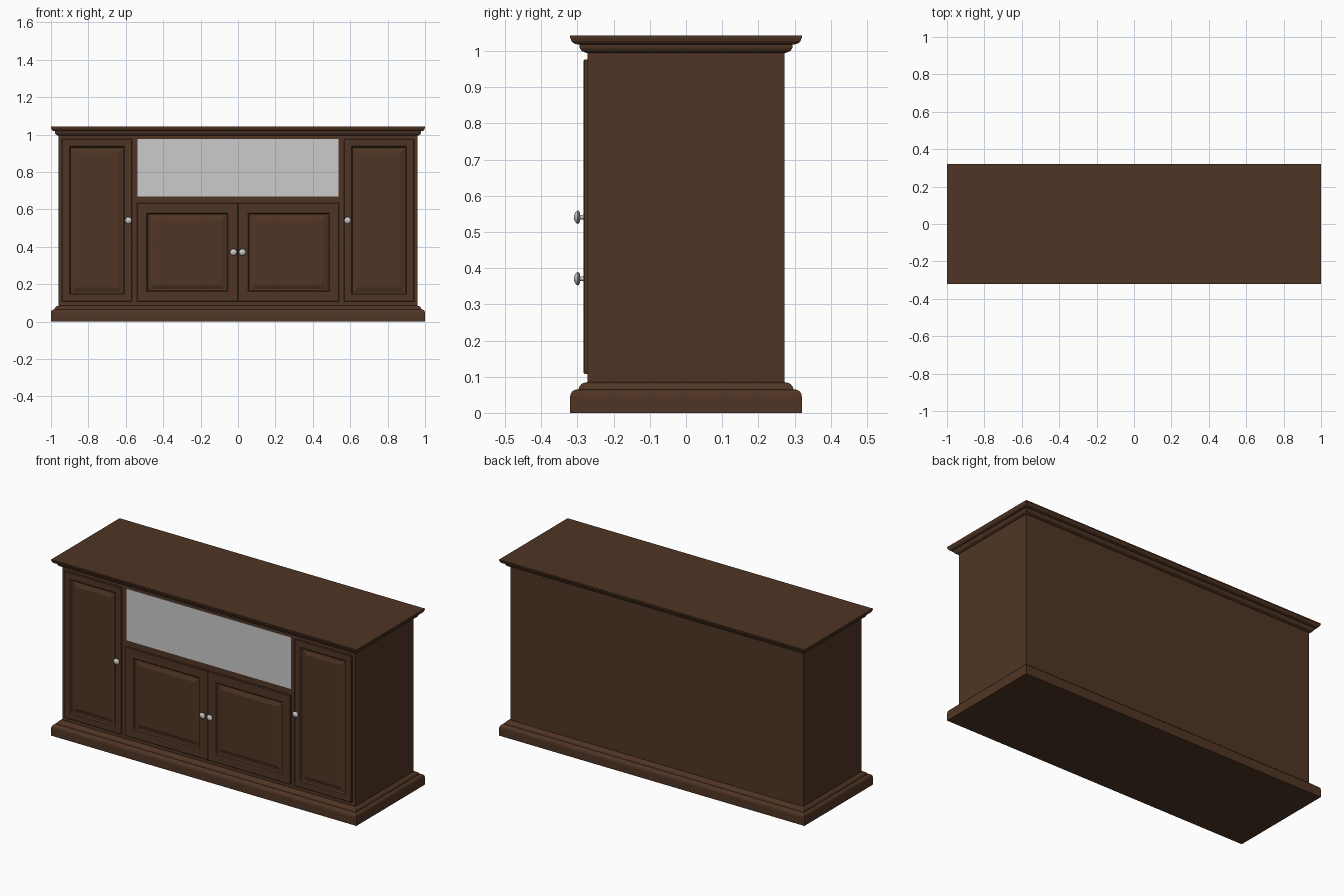
import bpy, bmesh, math

if "Cube" in bpy.data.objects:
    bpy.data.objects.remove(bpy.data.objects["Cube"])


def material(name, rgb):
    m = bpy.data.materials.new(name)
    m.diffuse_color = (*rgb, 1)
    m.use_nodes = True
    m.node_tree.nodes["Principled BSDF"].inputs["Base Color"].default_value = m.diffuse_color
    return m


WOOD = material("dark_wood", (0.080, 0.036, 0.018))
GLASS = material("pale_grey_panel", (0.60, 0.60, 0.60))
METAL = material("silver_metal", (0.58, 0.58, 0.58))
BX, BY = 0.96, 0.272      # half width and depth of the cabinet body
FRONT = -BY


def loft(name, rings, mat, cap_start=False, cap_end=False, smooth=None):
    """Join equal-sided rings of points into a skin."""
    bm = bmesh.new()
    vs = [[bm.verts.new(p) for p in ring] for ring in rings]
    n = len(vs[0])
    for a, b in zip(vs, vs[1:]):
        for i in range(n):
            j = (i + 1) % n
            bm.faces.new((a[i], a[j], b[j], b[i]))
    if cap_start:
        bm.faces.new(vs[0][::-1])
    if cap_end:
        bm.faces.new(vs[-1])
    me = bpy.data.meshes.new(name)
    bm.to_mesh(me)
    bm.free()
    me.materials.append(mat)
    ob = bpy.data.objects.new(name, me)
    bpy.context.collection.objects.link(ob)
    if smooth:
        bpy.ops.object.select_all(action='DESELECT')
        ob.select_set(True)
        bpy.context.view_layer.objects.active = ob
        bpy.ops.object.shade_smooth_by_angle(angle=math.radians(smooth))
    return ob


def slab_ring(f, z):
    """Level rectangle; f = 0 at the body, 1 at the full overhang."""
    x, y = BX + 0.04 * f, BY + 0.048 * f
    return [(-x, -y, z), (x, -y, z), (x, y, z), (-x, y, z)]


def front_ring(x0, x1, z0, z1, inset, y):
    """Upright rectangle facing the front."""
    return [(x0 + inset, y, z0 + inset), (x1 - inset, y, z0 + inset),
            (x1 - inset, y, z1 - inset), (x0 + inset, y, z1 - inset)]


# Base plinth moulding
base = [(1, 0), (1, 0.046), (0.95, 0.055), (0.85, 0.061), (0.68, 0.064), (0.52, 0.065),
        (0.47, 0.073), (0.35, 0.080), (0.2, 0.083), (0, 0.085)]
loft("base_moulding", [slab_ring(f, z) for f, z in base], WOOD, cap_start=True)

# Cabinet body
loft("cabinet_body", [slab_ring(0, 0.085), slab_ring(0, 0.994)], WOOD)

# Top with stepped crown moulding
crown = [(0, 0.994), (0.2, 0.997), (0.36, 1.001), (0.45, 1.008), (0.48, 1.018), (0.66, 1.019),
         (0.82, 1.022), (0.93, 1.028), (0.97, 1.034), (1, 1.036), (1, 1.043)]
loft("top_with_crown", [slab_ring(f, z) for f, z in crown], WOOD, cap_end=True)


# Raised panel doors
def door(name, x0, x1, z0, z1, frame):
    steps = [(0, FRONT), (0, FRONT - 0.009), (0.002, FRONT - 0.011),
             (frame, FRONT - 0.011), (frame + 0.006, FRONT - 0.003),
             (frame + 0.014, FRONT - 0.002), (frame + 0.036, FRONT - 0.010)]
    loft(name, [front_ring(x0, x1, z0, z1, i, y) for i, y in steps], WOOD, cap_end=True)


door("left_side_door", -0.94, -0.568, 0.108, 0.976, 0.038)
door("right_side_door", 0.568, 0.94, 0.108, 0.976, 0.038)
door("left_middle_door", -0.54, -0.001, 0.108, 0.634, 0.052)
door("right_middle_door", 0.001, 0.54, 0.108, 0.634, 0.052)

# Grey panel over the upper bay
loft("upper_bay_panel",
     [front_ring(-0.538, 0.538, 0.670, 0.976, 0, FRONT),
      front_ring(-0.538, 0.538, 0.670, 0.976, 0, FRONT - 0.002)], GLASS, cap_end=True)


# Turned knobs: radius and distance out from the door face
KNOB = [(0.008, 0), (0.006, 0.003), (0.006, 0.010), (0.013, 0.011), (0.0175, 0.014),
        (0.0185, 0.018), (0.016, 0.021), (0.010, 0.025), (0.004, 0.027)]


def knob(name, x, z, sides=20):
    rings = [[(x + r * math.cos(math.tau * i / sides), FRONT - 0.0105 - d,
               z + r * math.sin(math.tau * i / sides)) for i in range(sides)]
             for r, d in KNOB]
    loft(name, rings, METAL, cap_end=True, smooth=40)


for side, s in (("left", -1), ("right", 1)):
    knob(side + "_side_knob", s * 0.586, 0.541)
    knob(side + "_middle_knob", s * 0.024, 0.371)
